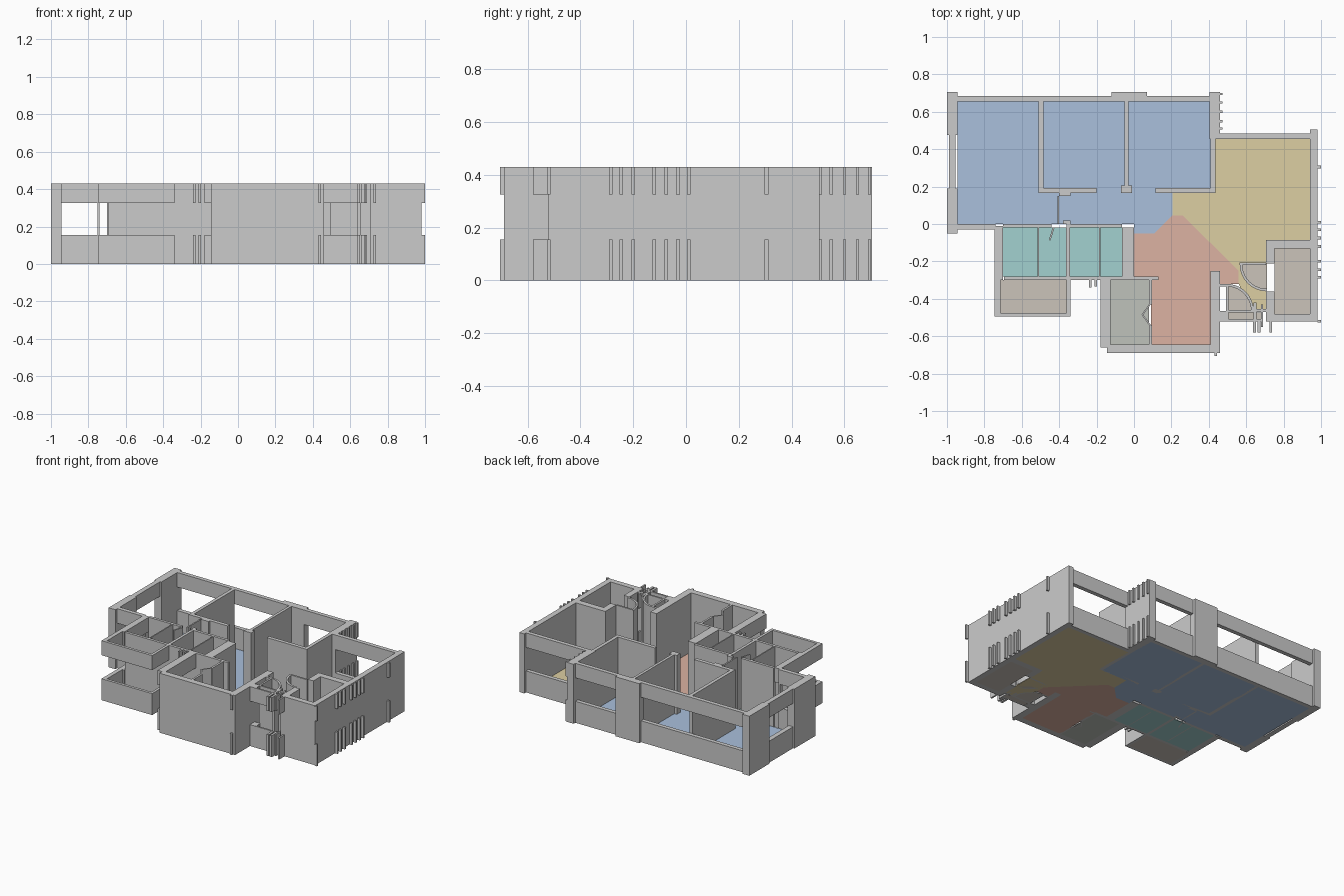
import bpy, bmesh, math

H, SILL, HEAD = 0.43, 0.155, 0.325
FULL = [(0, H)]
BANDS = [(0, SILL), (HEAD, H)]   # window walls: low sill and high lintel


def prisms(name, shapes, levels, color=None):
    """Extrude every outline through every (bottom, top) level into one object."""
    bm = bmesh.new()
    for pts in shapes:
        for z0, z1 in levels:
            f = bm.faces.new([bm.verts.new((x, y, z0)) for x, y in pts])
            ext = bmesh.ops.extrude_face_region(bm, geom=[f])
            for v in ext["geom"]:
                if isinstance(v, bmesh.types.BMVert):
                    v.co.z = z1
    bmesh.ops.recalc_face_normals(bm, faces=bm.faces)
    me = bpy.data.meshes.new(name)
    bm.to_mesh(me)
    bm.free()
    ob = bpy.data.objects.new(name, me)
    bpy.context.collection.objects.link(ob)
    if color:
        mat = bpy.data.materials.new(name + "_paint")
        mat.diffuse_color = (*color, 1)
        me.materials.append(mat)
    return ob


def rect(x0, x1, y0, y1):
    return [(x0, y0), (x1, y0), (x1, y1), (x0, y1)]


def rects(*items):
    return [rect(*i) for i in items]


def arc(cx, cy, r, a0, t=0.014, n=10):
    """Quarter-ring outline."""
    ang = [math.radians(a0 + 90 * i / n) for i in range(n + 1)]
    ring = [(cx + r * math.cos(a), cy + r * math.sin(a)) for a in ang]
    r -= t
    return ring + [(cx + r * math.cos(a), cy + r * math.sin(a)) for a in reversed(ang)]


def sector(cx, cy, r, a0, n=10):
    return [(cx, cy)] + arc(cx, cy, r, a0, n=n)[:n + 1]


# Outer walls and corner piers
prisms("outer_walls", rects(
    (-1, -0.945, -0.05, 0.19), (-1, -0.945, 0.475, 0.705),
    (-0.12, 0.07, 0.655, 0.705), (0.405, 0.46, 0.455, 0.705),
    (0.94, 0.98, -0.52, 0.505), (0.705, 0.94, -0.13, -0.085),
    (0.705, 0.75, -0.21, -0.13), (0.705, 0.75, -0.52, -0.36),
    (0.75, 0.94, -0.52, -0.48), (0.41, 0.46, -0.69, -0.25),
    (-0.145, 0.41, -0.69, -0.645)), FULL)

# Window walls
prisms("window_walls", rects(
    (-0.99, -0.955, 0.19, 0.475), (-0.945, -0.12, 0.655, 0.685),
    (0.07, 0.405, 0.655, 0.685), (0.46, 0.94, 0.455, 0.485),
    (-0.945, -0.745, -0.03, 0), (-0.745, -0.70, -0.30, -0.01),
    (-0.18, -0.125, -0.645, -0.30),
    (0.46, 0.505, -0.52, -0.465)), BANDS)

# Balcony parapet, low and high
prisms("balcony_parapet", rects(
    (-0.745, -0.715, -0.495, -0.30), (-0.715, -0.36, -0.495, -0.475),
    (-0.36, -0.34, -0.495, -0.30)), BANDS)

# Bedroom partitions
prisms("bedroom_walls", rects(
    (-0.51, -0.485, 0.165, 0.655), (-0.485, -0.20, 0.165, 0.192),
    (-0.05, -0.03, 0.205, 0.655), (-0.07, -0.01, 0.165, 0.205),
    (0.115, 0.41, 0.165, 0.192), (0.41, 0.435, 0.165, 0.455),
    (-0.41, -0.40, 0, 0.15), (-0.40, -0.34, 0.15, 0.165),
    (-0.38, -0.34, 0, 0.02)), FULL)

# Bathroom partitions
prisms("bathroom_walls", rects(
    (-0.75, -0.74, -0.03, 0), (-0.70, -0.44, -0.02, 0),
    (-0.36, -0.065, -0.02, 0), (-0.515, -0.507, -0.28, -0.02),
    (-0.363, -0.342, -0.28, -0.02), (-0.188, -0.18, -0.28, -0.02),
    (-0.065, 0, -0.28, -0.02), (-0.695, 0.13, -0.30, -0.28))
    + [[(-0.435, -0.02), (-0.455, -0.085), (-0.447, -0.09), (-0.425, -0.02)]], FULL)

# Utility room wall beside the hall, with its doorway jambs
prisms("utility_wall", rects(
    (0.08, 0.095, -0.43, -0.30), (0.08, 0.095, -0.645, -0.54))
    + [[(0.08, -0.43), (0.04, -0.485), (0.05, -0.485), (0.09, -0.43)],
       [(0.04, -0.485), (0.08, -0.54), (0.09, -0.54), (0.05, -0.485)]], FULL)

# Curved closets by the entrance
prisms("curved_closets", [arc(0.71, -0.215, 0.145, 180), arc(0.495, -0.465, 0.145, 0)]
       + rects((0.565, 0.705, -0.22, -0.207), (0.493, 0.506, -0.465, -0.32),
               (0.506, 0.64, -0.472, -0.46), (0.46, 0.50, -0.335, -0.32),
               (0.64, 0.655, -0.52, -0.42), (0.655, 0.71, -0.47, -0.455)), FULL)

# Small bracket fins on the facades
fins = [(0.982, 1.0, y - 0.007, y + 0.007) for y in
        (0.305, 0.01, -0.03, -0.075, -0.12, -0.20, -0.245, -0.285, -0.52)]
fins += [(0.46, 0.472, y - 0.006, y + 0.006) for y in (0.51, 0.55, 0.6, 0.65, 0.695)]
fins += [(x, x + 0.016, -0.58, -0.52) for x in (0.635, 0.66)]
fins += [(0.725, 0.737, -0.58, -0.52), (0.506, 0.68, -0.52, -0.508),
         (0.68, 0.69, -0.55, -0.43), (-0.24, -0.228, -0.34, -0.30),
         (-0.21, -0.198, -0.335, -0.30), (-0.18, -0.145, -0.66, -0.645),
         (0.43, 0.445, -0.705, -0.69)]
prisms("facade_fins", rects(*fins), BANDS)

# Coloured floors
FLOOR = [(0, 0.004)]
prisms("bedroom_floor", [[(-0.945, 0), (-0.945, 0.655), (0.41, 0.655), (0.41, 0.165),
       (0.205, 0.165), (0.205, 0.045), (0.11, -0.05), (0, -0.05), (0, 0)]],
       FLOOR, (0.40, 0.53, 0.72))
prisms("living_floor", [[(0.205, 0.165), (0.43, 0.165), (0.43, 0.455), (0.94, 0.455),
       (0.94, -0.085), (0.71, -0.085), (0.71, -0.46), (0.62, -0.46), (0.56, -0.32),
       (0.56, -0.25), (0.26, 0.045), (0.205, 0.045)]], FLOOR, (0.72, 0.62, 0.36))
prisms("hall_floor", [[(0, -0.05), (0.11, -0.05), (0.205, 0.045), (0.26, 0.045),
       (0.56, -0.25), (0.56, -0.32), (0.46, -0.32), (0.46, -0.25), (0.41, -0.25),
       (0.41, -0.645), (0.09, -0.645), (0.09, -0.28), (0, -0.28)]],
       FLOOR, (0.72, 0.45, 0.36))
prisms("bathroom_floor", rects((-0.70, -0.363, -0.28, -0.02), (-0.342, -0.065, -0.28, -0.02)),
       FLOOR, (0.36, 0.64, 0.63))
prisms("utility_floor", rects((-0.125, 0.08, -0.645, -0.30)), FLOOR, (0.52, 0.54, 0.50))
prisms("balcony_floor", rects((-0.715, -0.36, -0.475, -0.30), (0.75, 0.94, -0.48, -0.13),
       (0.506, 0.68, -0.508, -0.472)), FLOOR, (0.60, 0.55, 0.49))
prisms("closet_floor", [sector(0.71, -0.215, 0.135, 180), sector(0.495, -0.465, 0.135, 0)],
       [(0, 0.006)], (0.60, 0.55, 0.49))
